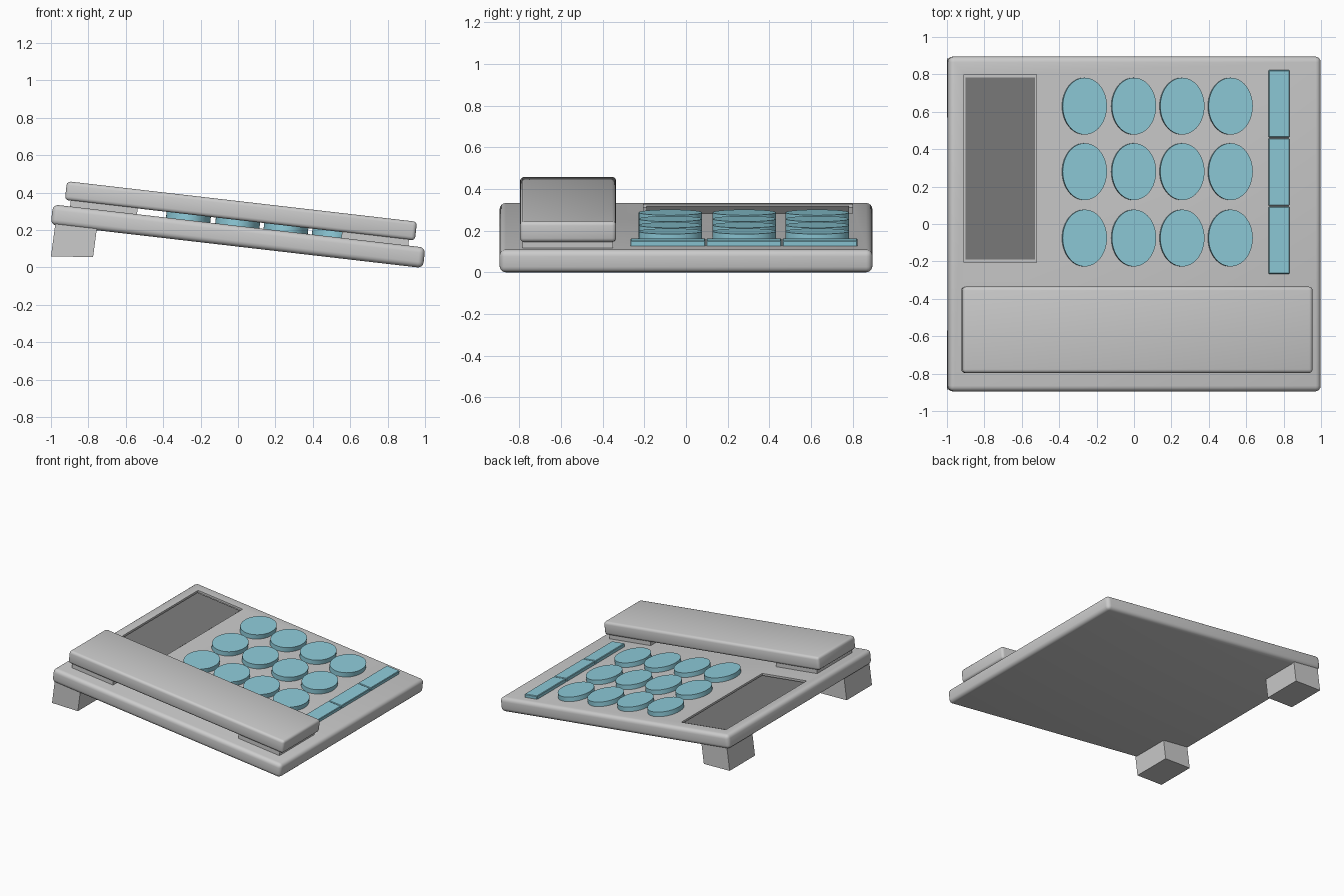
import bpy, bmesh, math
from mathutils import Matrix, Vector

if "Cube" in bpy.data.objects:
    bpy.data.objects.remove(bpy.data.objects["Cube"])

# Everything sits in a frame tilted about y
TILT = Matrix.Translation((0, 0, 0.167)) @ Matrix.Rotation(math.radians(6.6), 4, 'Y')
TOP = 0.055  # local height of the slab's upper face


def material(name, rgb):
    m = bpy.data.materials.new(name)
    m.diffuse_color = (*rgb, 1)
    m.use_nodes = True
    m.node_tree.nodes["Principled BSDF"].inputs["Base Color"].default_value = m.diffuse_color
    return m


TEAL = material("key_teal", (0.27, 0.6, 0.7))
DARK = material("screen_dark", (0.2, 0.2, 0.2))


def finish(name, bm, mat=None, matrix=TILT):
    bmesh.ops.recalc_face_normals(bm, faces=bm.faces)
    me = bpy.data.meshes.new(name)
    bm.to_mesh(me)
    bm.free()
    ob = bpy.data.objects.new(name, me)
    bpy.context.collection.objects.link(ob)
    ob.matrix_world = matrix
    if mat:
        me.materials.append(mat)
    bpy.ops.object.select_all(action='DESELECT')
    ob.select_set(True)
    bpy.context.view_layer.objects.active = ob
    bpy.ops.object.shade_smooth_by_angle(angle=math.radians(35))
    return ob


def box(name, x, y, z, bevel=0, segments=3, mat=None):
    """Box given by (min, max) pairs in the tilted frame."""
    lo, hi = Vector((x[0], y[0], z[0])), Vector((x[1], y[1], z[1]))
    bm = bmesh.new()
    bmesh.ops.create_cube(bm, size=1, matrix=Matrix.Translation((lo + hi) / 2) @ Matrix.Diagonal((*(hi - lo), 1)))
    if bevel:
        bmesh.ops.bevel(bm, geom=bm.edges[:], offset=bevel, segments=segments, profile=0.5, affect='EDGES')
    return finish(name, bm, mat)


# Base slab with a shallow screen recess
base = box("base", (-1.002, 1.002), (-0.895, 0.895), (-TOP, TOP), 0.03, 4)
cutter = box("recess_cutter", (-0.92, -0.53), (-0.205, 0.80), (TOP - 0.015, TOP + 0.1))
cutter.hide_render = True
mod = base.modifiers.new("recess", 'BOOLEAN')
mod.operation, mod.object, mod.solver = 'DIFFERENCE', cutter, 'EXACT'
bpy.context.view_layer.objects.active = base
bpy.ops.object.modifier_apply(modifier=mod.name)
bpy.data.objects.remove(cutter)

# Display panel in the recess
box("screen", (-0.912, -0.538), (-0.19, 0.782), (TOP - 0.025, TOP - 0.008), mat=DARK)

# Handset with its ear and mouth pads
box("handset", (-0.942, 0.942), (-0.797, -0.335), (0.086, 0.187), 0.02, 3)
for side, name in ((-1, "ear_pad"), (1, "mouth_pad")):
    box(name, sorted((side * 0.55, side * 0.91)), (-0.785, -0.35), (TOP - 0.01, 0.095))

# Oval number keys
for r, y in enumerate((0.63, 0.28, -0.075)):
    for c, x in enumerate((-0.275, -0.01, 0.25, 0.51)):
        bm = bmesh.new()
        bmesh.ops.create_cone(bm, cap_ends=True, segments=48, radius1=1, radius2=1, depth=1,
                              matrix=Matrix.Translation((x, y, TOP + 0.0125)) @ Matrix.Diagonal((0.119, 0.152, 0.045, 1)))
        finish(f"key_{r}_{c}", bm, TEAL)

# Row of three long function keys
for i in range(3):
    y = 0.643 - 0.365 * i
    box(f"function_key_{i}", (0.717, 0.828), (y - 0.18, y + 0.18), (TOP - 0.01, TOP + 0.025), 0.004, 1, TEAL)

# Two wedge feet under the raised end
profile = ((-1.0, 0.06), (-0.775, 0.055), (-0.753, 0.22), (-0.975, 0.245))
for side, name in ((-1, "front_foot"), (1, "back_foot")):
    bm = bmesh.new()
    face = bm.faces.new([bm.verts.new((x, side * 0.57, z)) for x, z in profile])
    ext = bmesh.ops.extrude_face_region(bm, geom=[face], use_keep_orig=True)
    moved = [v for v in ext["geom"] if isinstance(v, bmesh.types.BMVert)]
    bmesh.ops.translate(bm, verts=moved, vec=(0, side * 0.315, 0))
    finish(name, bm, matrix=Matrix.Identity(4))
